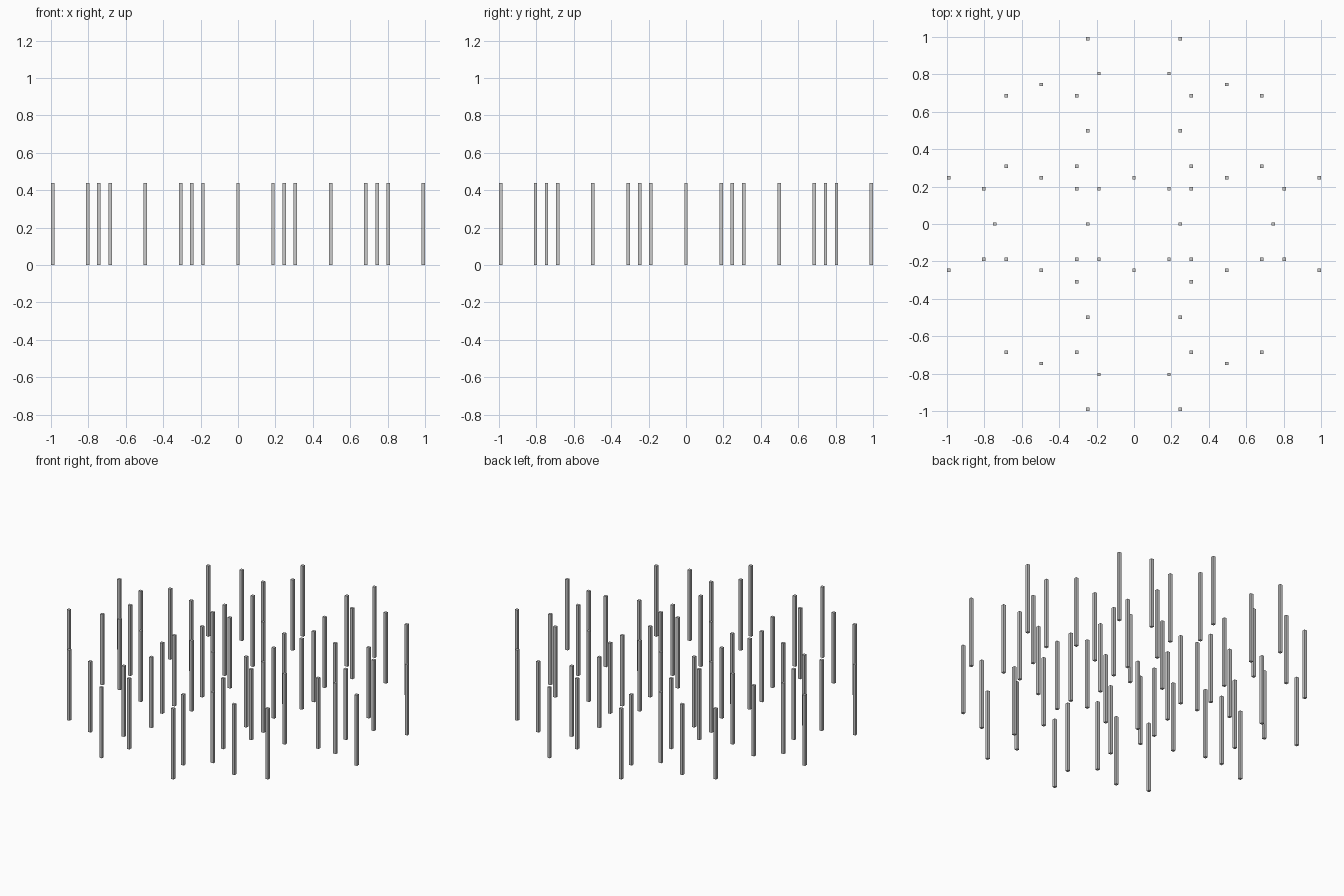
import bpy
import bmesh
from mathutils import Matrix

if "Cube" in bpy.data.objects:
    bpy.data.objects.remove(bpy.data.objects["Cube"])

HEIGHT = 0.44
WIDTH = 0.018

# Rows of posts: y position -> distances from the centre line, mirrored in x
both_rows = {          # repeated at +y and -y
    0.991: [0.247],
    0.805: [0.187],
    0.746: [0.496],
    0.685: [0.307, 0.684],
    0.499: [0.247],
    0.309: [0.307],
    0.248: [0.0, 0.496, 0.991],
    0.188: [0.187, 0.307, 0.803],
}
single_rows = {        # only where given
    0.309: [0.684],
    0.0: [0.247, 0.744],
    -0.188: [0.684],
}


def mirrored(xs):
    return sorted({s * x for x in xs for s in (-1, 1)})


spots = []
for y, xs in both_rows.items():
    for x in mirrored(xs):
        spots += [(x, y), (x, -y)]
for y, xs in single_rows.items():
    spots += [(x, y) for x in mirrored(xs)]

# One square post mesh shared by every post
mesh = bpy.data.meshes.new("post")
bm = bmesh.new()
bmesh.ops.create_cube(
    bm, size=1.0,
    matrix=Matrix.Translation((0, 0, HEIGHT / 2)) @ Matrix.Diagonal((WIDTH, WIDTH, HEIGHT, 1)))
bm.to_mesh(mesh)
bm.free()

for i, (x, y) in enumerate(spots):
    post = bpy.data.objects.new(f"post_{i + 1:02d}", mesh)
    post.location = (x, y, 0)
    bpy.context.collection.objects.link(post)
